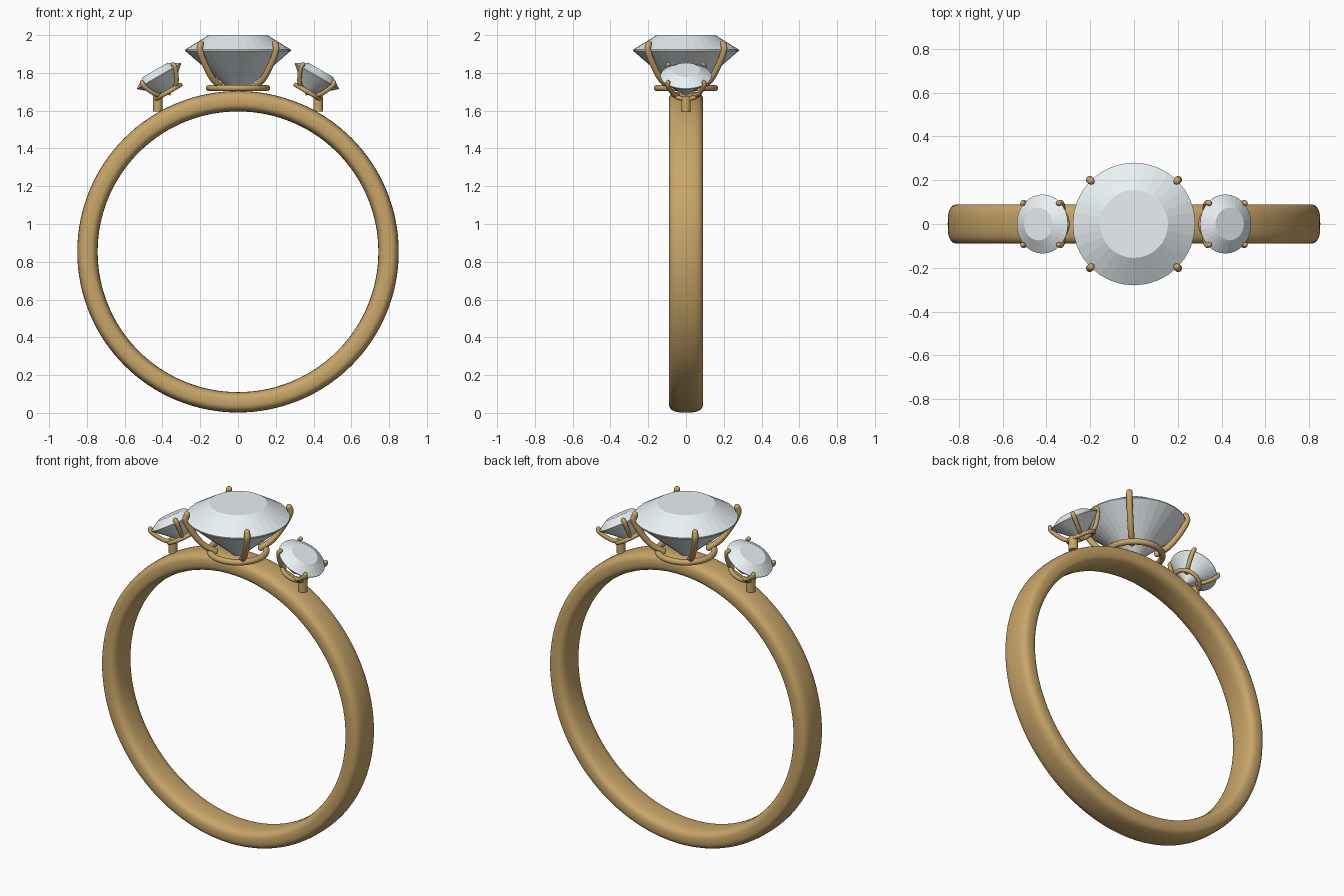
import bpy, bmesh
from math import sin, cos, pi, radians, copysign
from mathutils import Matrix, Vector

if "Cube" in bpy.data.objects:
    bpy.data.objects.remove(bpy.data.objects["Cube"])


def material(name, color):
    m = bpy.data.materials.new(name)
    m.diffuse_color = color
    m.use_nodes = True
    m.node_tree.nodes["Principled BSDF"].inputs["Base Color"].default_value = m.diffuse_color
    return m


gold = material("gold", (0.58, 0.38, 0.14, 1))
clear = material("clear_stone", (0.82, 0.88, 0.90, 1))


def add_object(name, bm, mat, matrix=Matrix(), smooth=True):
    bmesh.ops.recalc_face_normals(bm, faces=bm.faces)
    for f in bm.faces:
        f.smooth = smooth
    me = bpy.data.meshes.new(name)
    bm.to_mesh(me)
    bm.free()
    me.materials.append(mat)
    ob = bpy.data.objects.new(name, me)
    bpy.context.collection.objects.link(ob)
    ob.matrix_world = matrix
    return ob


def bridge(bm, rings):
    # quads between consecutive closed loops
    for a, b in zip(rings, rings[1:]):
        n = len(a)
        for i in range(n):
            bm.faces.new((a[i], a[(i + 1) % n], b[(i + 1) % n], b[i]))


def hoop(bm, section, segments):
    # sweep a closed (radius, height) section around z
    rings = []
    for k in range(segments):
        t = 2 * pi * k / segments
        rings.append([bm.verts.new((r * cos(t), r * sin(t), h)) for r, h in section])
    bridge(bm, rings + rings[:1])


def tube(bm, path, radius, sides=12):
    # path lies in a vertical plane; the end gets a rounded cap
    side = Vector((-path[0].y, path[0].x, 0)).normalized()
    rings = []
    for i, p in enumerate(path):
        d = (path[min(i + 1, len(path) - 1)] - path[max(i - 1, 0)]).normalized()
        up = d.cross(side)
        rings.append([bm.verts.new(p + radius * (side * cos(2 * pi * k / sides) + up * sin(2 * pi * k / sides)))
                      for k in range(sides)])
    bridge(bm, rings)
    for p in (path[0], path[-1]):
        bmesh.ops.create_uvsphere(bm, u_segments=12, v_segments=8, radius=radius,
                                  matrix=Matrix.Translation(p))


def spline(pts, steps=6):
    # Catmull-Rom through 2D points
    P = [2 * Vector(pts[0]) - Vector(pts[1])] + [Vector(p) for p in pts]
    P.append(2 * P[-1] - P[-2])
    out = []
    for i in range(1, len(P) - 2):
        a, b, c, d = P[i - 1:i + 3]
        for s in range(steps):
            t = s / steps
            out.append(0.5 * (2 * b + (c - a) * t + (2 * a - 5 * b + 4 * c - d) * t * t
                              + (3 * b - a - 3 * c + d) * t ** 3))
    return out + [P[-2]]


def stone(name, matrix):
    # table, crown, thin girdle and pavilion with a pointed culet
    bm = bmesh.new()
    n = 32
    rings = [[bm.verts.new((r * cos(2 * pi * k / n), r * sin(2 * pi * k / n), z)) for k in range(n)]
             for r, z in ((0.155, 0.08), (0.28, 0.003), (0.28, -0.003))]
    bridge(bm, rings)
    bm.faces.new(rings[0])
    tip = bm.verts.new((0, 0, -0.245))
    for k in range(n):
        bm.faces.new((rings[-1][k], rings[-1][(k + 1) % n], tip))
    add_object(name, bm, clear, matrix, smooth=False)


PRONG = [(0.125, -0.195), (0.19, -0.15), (0.25, -0.07), (0.285, 0.0), (0.278, 0.034)]


def setting(name, matrix, wire):
    stone(name + "_stone", matrix)
    # base rail
    bm = bmesh.new()
    hoop(bm, [(0.153 + wire * cos(2 * pi * k / 12), -0.2 + wire * sin(2 * pi * k / 12))
              for k in range(12)], 48)
    add_object(name + "_base_rail", bm, gold, matrix)
    # four claws on the diagonals
    bm = bmesh.new()
    for q in range(4):
        a = pi / 4 + q * pi / 2
        tube(bm, [Vector((p.x * cos(a), p.x * sin(a), p.y)) for p in spline(PRONG)], wire)
    add_object(name + "_prongs", bm, gold, matrix)


# band with a soft rounded-rectangle section
bm = bmesh.new()
section = []
for k in range(32):
    c, s = cos(2 * pi * k / 32), sin(2 * pi * k / 32)
    section.append((0.797 + 0.054 * copysign(abs(c) ** (2 / 3), c),
                    0.09 * copysign(abs(s) ** (2 / 3), s)))
hoop(bm, section, 128)
add_object("band", bm, gold, Matrix.Translation((0, 0, 0.853)) @ Matrix.Rotation(pi / 2, 4, 'X'))

# centre stone
setting("centre", Matrix.Translation((0, 0, 1.92)), 0.017)

# tilted side stones on short posts
for side, label in ((-1, "left"), (1, "right")):
    m = (Matrix.Translation((side * 0.418, 0, 1.783))
         @ Matrix.Rotation(radians(side * 30), 4, 'Y') @ Matrix.Scale(0.482, 4))
    setting(label + "_side", m, 0.025)
    bm = bmesh.new()
    bmesh.ops.create_cone(bm, cap_ends=True, segments=24, radius1=0.025, radius2=0.025, depth=0.08,
                          matrix=Matrix.Translation((side * 0.425, 0, 1.635)))
    post = add_object(label + "_post", bm, gold)
    bpy.context.view_layer.objects.active = post
    post.select_set(True)
    bpy.ops.object.shade_smooth_by_angle()
    post.select_set(False)
